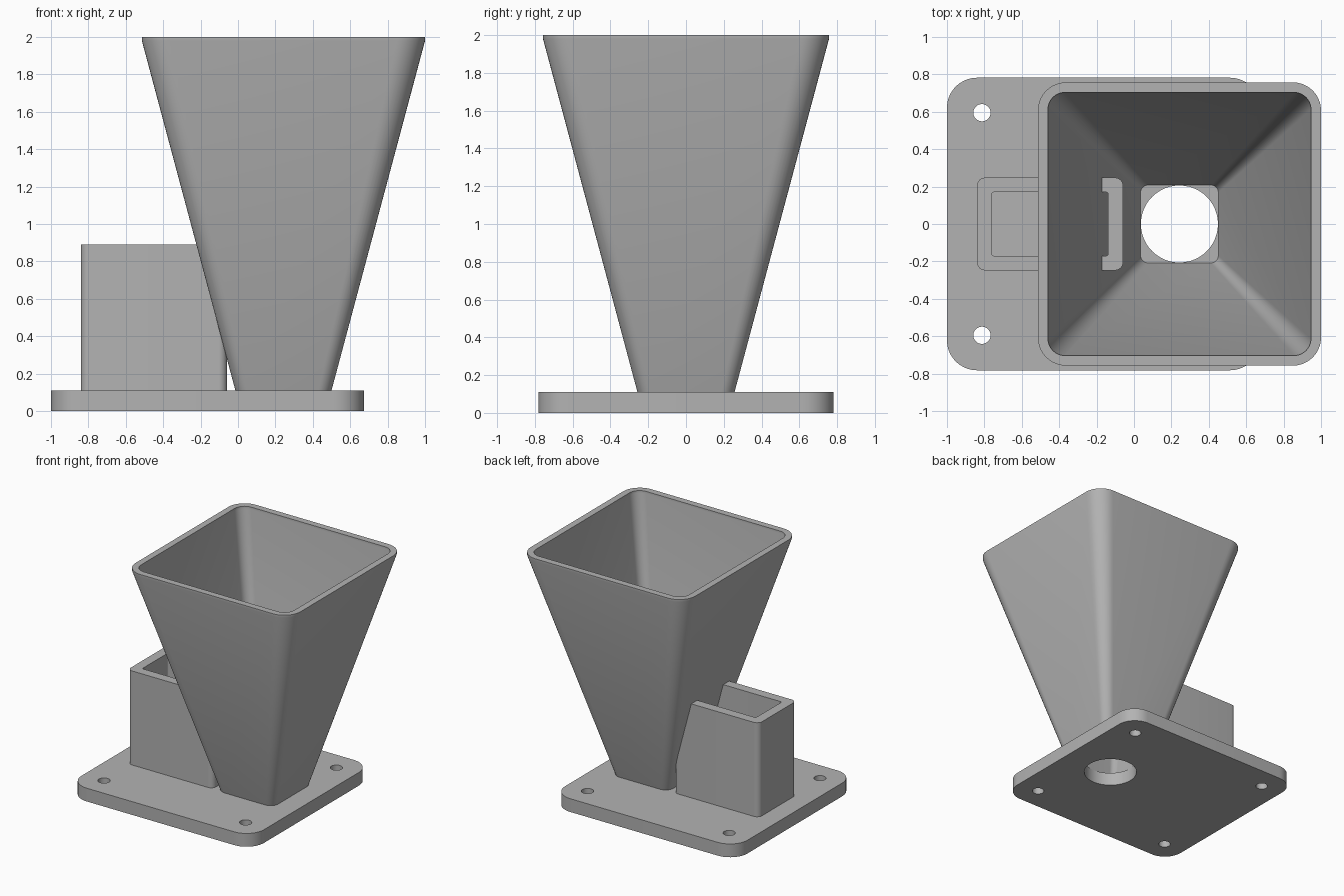
import bpy, bmesh
from math import sin, cos, pi

cube = bpy.data.objects.get("Cube")
if cube:
    bpy.data.objects.remove(cube, do_unlink=True)

grey = bpy.data.materials.new("plain_grey")
grey.use_nodes = True
COLOUR = (0.45, 0.45, 0.45, 1)
grey.diffuse_color = COLOUR
grey.node_tree.nodes["Principled BSDF"].inputs["Base Color"].default_value = COLOUR


def rounded(cx, hx, hy, r, z, steps=10):
    """Rounded rectangle loop centred on y = 0."""
    pts = []
    for q, (sx, sy) in enumerate([(1, 1), (-1, 1), (-1, -1), (1, -1)]):
        for i in range(steps + 1):
            a = (q + i / steps) * pi / 2
            pts.append((cx + sx * (hx - r) + r * cos(a), sy * (hy - r) + r * sin(a), z))
    return pts


def loft(name, loops, ring=False):
    """Skin matching loops; close into a ring or cap both ends."""
    bm = bmesh.new()
    rows = [[bm.verts.new(p) for p in loop] for loop in loops]
    pairs = list(zip(rows, rows[1:]))
    if ring:
        pairs.append((rows[-1], rows[0]))
    else:
        bm.faces.new(rows[0])
        bm.faces.new(rows[-1])
    for a, b in pairs:
        for i in range(len(a)):
            j = (i + 1) % len(a)
            bm.faces.new((a[i], a[j], b[j], b[i]))
    bmesh.ops.recalc_face_normals(bm, faces=bm.faces)
    mesh = bpy.data.meshes.new(name)
    bm.to_mesh(mesh)
    bm.free()
    mesh.materials.append(grey)
    obj = bpy.data.objects.new(name, mesh)
    bpy.context.collection.objects.link(obj)
    return obj


def select(obj):
    bpy.ops.object.select_all(action='DESELECT')
    obj.select_set(True)
    bpy.context.view_layer.objects.active = obj


def smooth(obj):
    select(obj)
    bpy.ops.object.shade_smooth_by_angle(angle=0.5)


BASE = 0.11       # top of the plate
FX = 0.243        # funnel axis
PX = -0.163       # plate centre

# Base plate with four screw holes and the funnel outlet
plate = loft("base_plate", [rounded(PX, 0.837, 0.782, 0.16, z) for z in (0, BASE)])
holes = [(PX + sx * 0.65, sy * 0.595, 0.046) for sx in (-1, 1) for sy in (-1, 1)]
holes.append((FX, 0, 0.206))
for x, y, r in holes:
    bpy.ops.mesh.primitive_cylinder_add(vertices=48, radius=r, depth=0.5, location=(x, y, 0))
    cutter = bpy.context.object
    cutter.name = "hole_cutter"
    cutter.hide_render = True
    cut = plate.modifiers.new("hole", 'BOOLEAN')
    cut.object = cutter
    cut.solver = 'EXACT'
    select(plate)
    bpy.ops.object.modifier_apply(modifier=cut.name)
    bpy.data.objects.remove(cutter, do_unlink=True)
smooth(plate)

# Tapered square funnel with a short upright rim
funnel = loft("funnel", [
    rounded(FX, 0.257, 0.257, 0.07, BASE),
    rounded(FX, 0.757, 0.757, 0.15, 1.98),
    rounded(FX, 0.757, 0.757, 0.15, 2),
    rounded(FX, 0.703, 0.703, 0.09, 2),
    rounded(FX, 0.703, 0.703, 0.09, 1.98),
    rounded(FX, 0.208, 0.208, 0.04, BASE),
], ring=True)
smooth(funnel)

# Open box beside the funnel, running through its wall
BX = -0.449
box = loft("side_box", [
    rounded(BX, 0.391, 0.248, 0.045, BASE),
    rounded(BX, 0.391, 0.248, 0.045, 0.89),
    rounded(BX, 0.311, 0.17, 0.012, 0.89),
    rounded(BX, 0.311, 0.17, 0.012, BASE),
], ring=True)
smooth(box)
